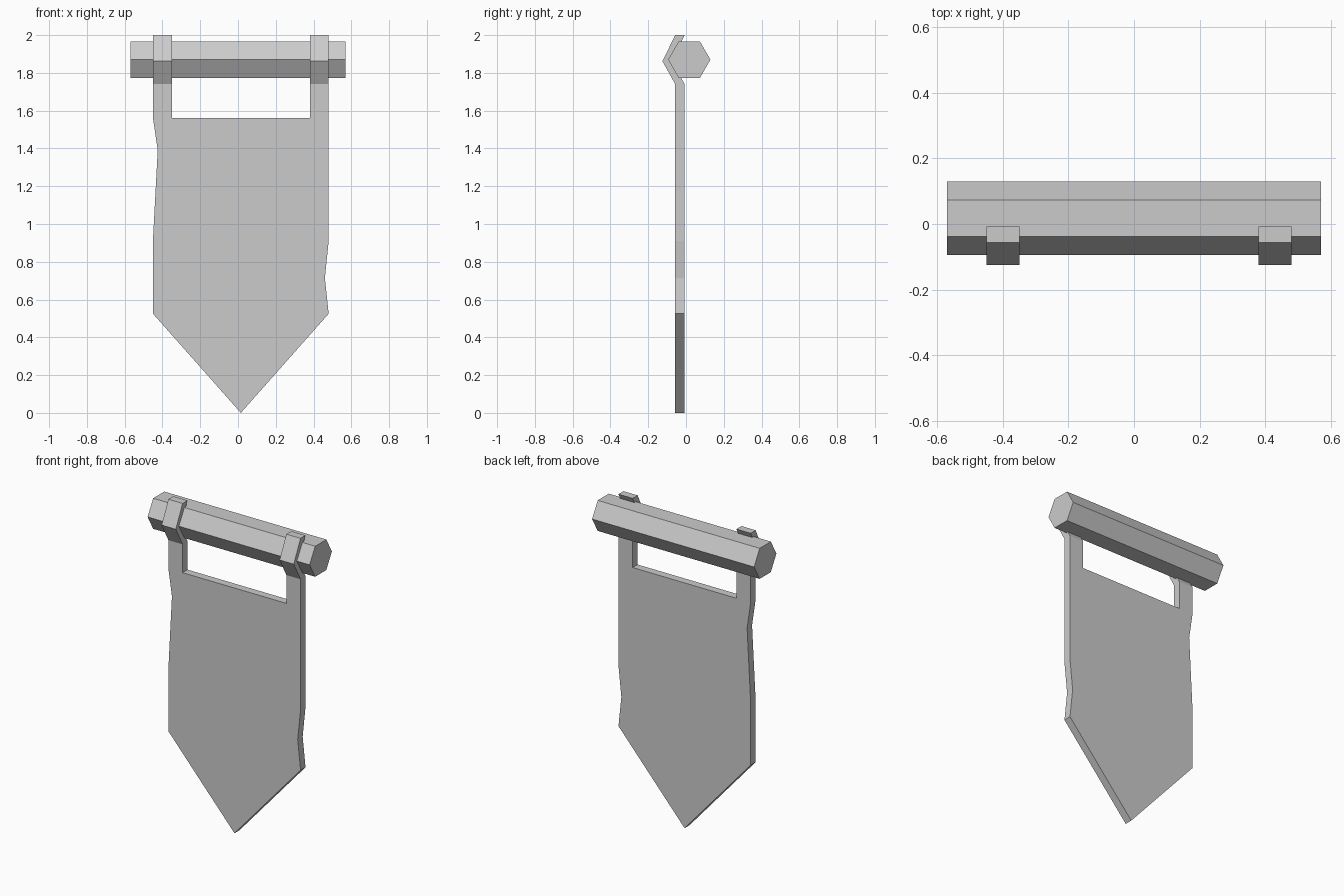
import bpy, bmesh, math
from mathutils import Matrix, Vector

if "Cube" in bpy.data.objects:
    bpy.data.objects.remove(bpy.data.objects["Cube"])

FRONT, THICK = -0.057, 0.05


def finish(bm, name):
    bmesh.ops.recalc_face_normals(bm, faces=bm.faces)
    mesh = bpy.data.meshes.new(name)
    bm.to_mesh(mesh)
    bm.free()
    obj = bpy.data.objects.new(name, mesh)
    bpy.context.collection.objects.link(obj)
    return obj


# Hexagonal hanging rod along x
bm = bmesh.new()
place = Matrix.Translation((0, 0.0175, 1.87)) @ Matrix.Rotation(math.pi / 2, 4, 'Y') @ Matrix.Rotation(math.pi / 2, 4, 'Z')
bmesh.ops.create_cone(bm, cap_ends=True, segments=6, radius1=0.112, radius2=0.112,
                      depth=1.14, matrix=place)
# Make sure the hexagon points face front and back
if max(v.co.y for v in bm.verts) - 0.0175 < 0.105:
    bmesh.ops.rotate(bm, verts=bm.verts, cent=(0, 0.0175, 1.87),
                     matrix=Matrix.Rotation(math.pi / 6, 3, 'X'))
finish(bm, "hanging_rod")

# Pointed cloth with worn edges, as a flat sheet including the strap stems
outline = [(-0.45, 1.74), (-0.45, 1.56), (-0.425, 1.39), (-0.45, 0.92), (-0.45, 0.525),
           (0.015, 0), (0.48, 0.525), (0.46, 0.715), (0.48, 0.91), (0.48, 1.74),
           (0.38, 1.74), (0.38, 1.56), (-0.35, 1.56), (-0.35, 1.74)]
bm = bmesh.new()
verts = [bm.verts.new((x, FRONT, z)) for x, z in outline]
bm.faces.new(verts)

# Straps bending forward around the rod
for left, right in ((verts[0], verts[13]), (verts[10], verts[9])):
    for y, z in ((-0.125, 1.862), (FRONT, 2.0)):
        new_left = bm.verts.new((left.co.x, y, z))
        new_right = bm.verts.new((right.co.x, y, z))
        bm.faces.new((left, right, new_right, new_left))
        left, right = new_left, new_right

# Thickness of cloth and straps
result = bmesh.ops.extrude_face_region(bm, geom=bm.faces[:], use_keep_orig=True)
moved = [g for g in result["geom"] if isinstance(g, bmesh.types.BMVert)]
bmesh.ops.translate(bm, verts=moved, vec=Vector((0, THICK, 0)))
finish(bm, "banner_cloth")
